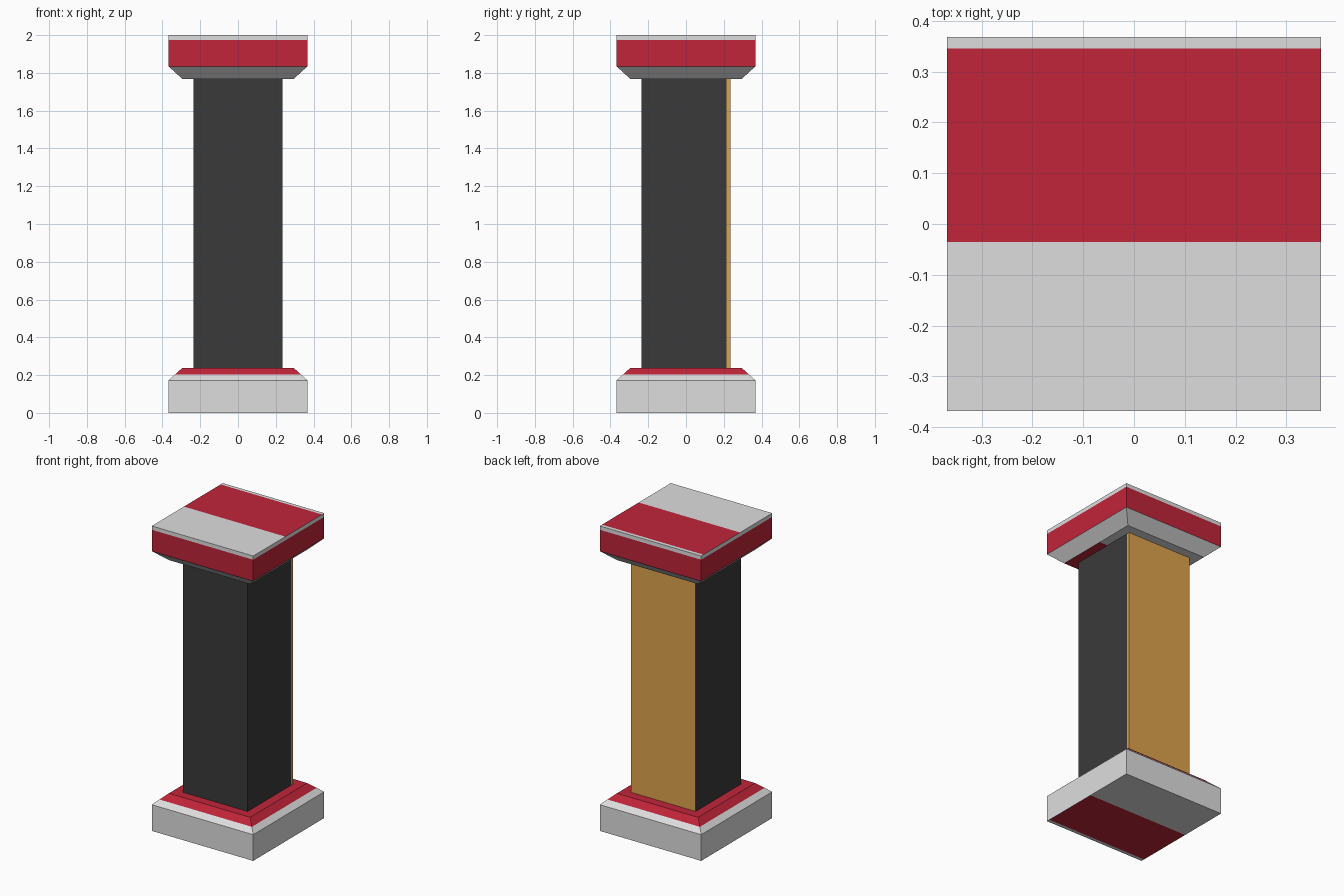
import bpy, bmesh

if "Cube" in bpy.data.objects:
    bpy.data.objects.remove(bpy.data.objects["Cube"])

def material(name, rgb):
    m = bpy.data.materials.new(name)
    m.diffuse_color = (*rgb, 1)
    m.use_nodes = True
    m.node_tree.nodes["Principled BSDF"].inputs["Base Color"].default_value = m.diffuse_color
    return m

grey = material("light grey", (0.73, 0.73, 0.73))
red = material("crimson", (0.53, 0.018, 0.041))
black = material("charcoal", (0.042, 0.042, 0.042))
gold = material("ochre", (0.73, 0.371, 0.074))

def square_part(name, profile, mats, rule, y_cuts=()):
    """Stack square rings (half width, z), cap both ends, colour faces by rule."""
    bm = bmesh.new()
    rings = [[bm.verts.new((sx * h, sy * h, z))
              for sx, sy in ((-1, -1), (1, -1), (1, 1), (-1, 1))] for h, z in profile]
    bm.faces.new(rings[0][::-1])
    bm.faces.new(rings[-1])
    for a, b in zip(rings, rings[1:]):
        for i in range(4):
            j = (i + 1) % 4
            bm.faces.new((a[i], a[j], b[j], b[i]))
    for y in y_cuts:
        bmesh.ops.bisect_plane(bm, geom=bm.verts[:] + bm.edges[:] + bm.faces[:],
                               plane_co=(0, y, 0), plane_no=(0, 1, 0))
    bm.normal_update()
    for f in bm.faces:
        f.material_index = int(rule(f.calc_center_median(), f.normal))
    me = bpy.data.meshes.new(name)
    bm.to_mesh(me)
    bm.free()
    for m in mats:
        me.materials.append(m)
    ob = bpy.data.objects.new(name, me)
    bpy.context.collection.objects.link(ob)
    return ob

# Plinth: grey block, red upper bevel and top, red band underneath
def plinth_rule(c, n):
    if n.z < -0.9:
        return -0.345 < c.y < 0.035
    return c.z > 0.2

square_part("plinth", [(0.368, 0), (0.368, 0.172), (0.335, 0.202), (0.295, 0.238)],
            (grey, red), plinth_rule, (-0.345, 0.035))

# Capital: grey bevel, red sides, grey rim, red band on top
def capital_rule(c, n):
    if n.z > 0.9:
        return -0.035 < c.y < 0.345
    if n.z < -0.9:
        return c.y < 0.035
    return abs(n.z) < 0.1 and c.z < 1.975

square_part("capital", [(0.295, 1.768), (0.368, 1.835), (0.368, 1.975), (0.368, 2.0)],
            (grey, red), capital_rule, (-0.035, 0.035, 0.345))

# Shaft: charcoal, with an ochre back that wraps onto the right side
def shaft_rule(c, n):
    return n.y > 0.9 or (n.x > 0.9 and c.y > 0.215)

square_part("shaft", [(0.235, 0.238), (0.235, 1.768)], (black, gold), shaft_rule, (0.215,))
